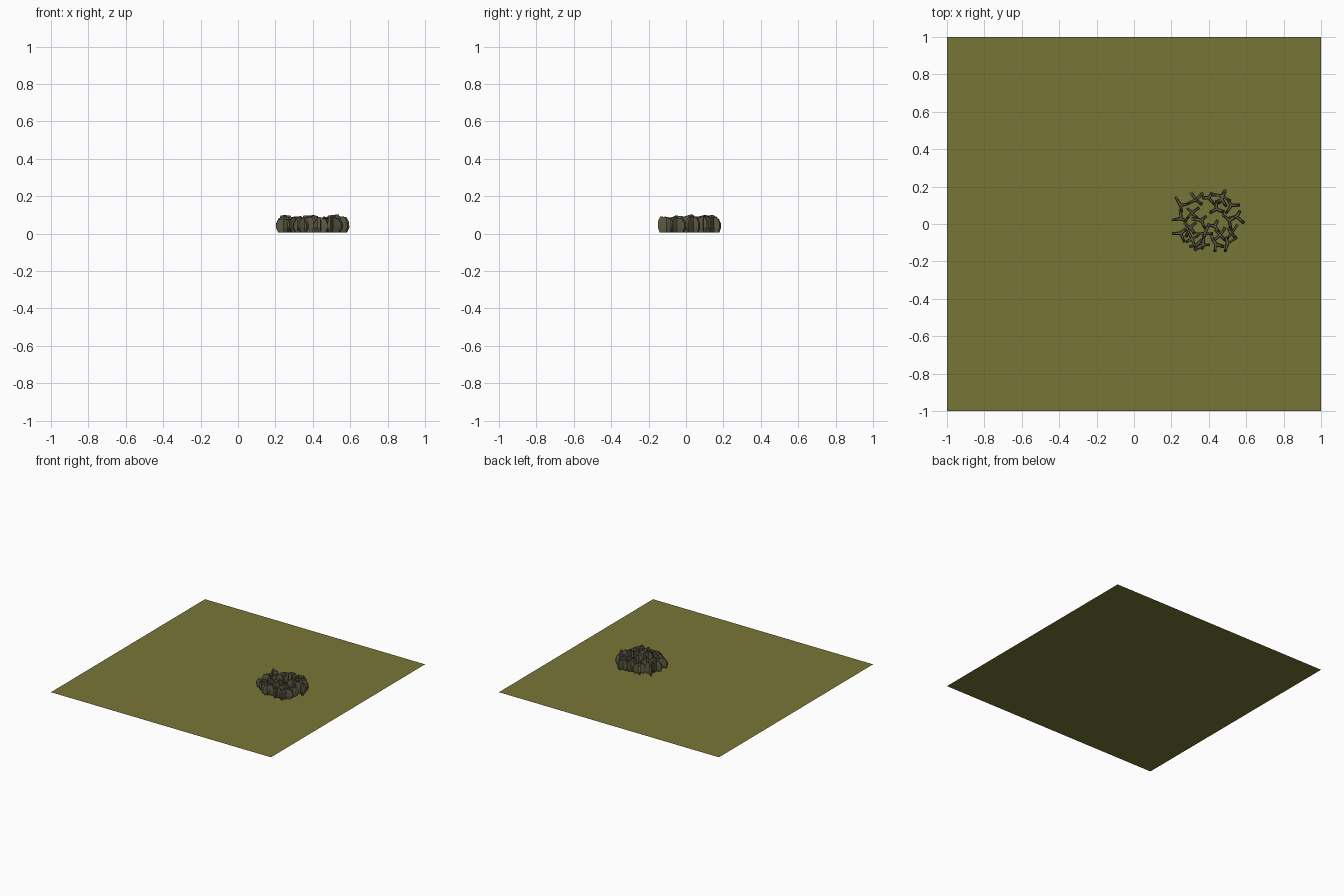
import bpy, bmesh, math, random

if "Cube" in bpy.data.objects:
    bpy.data.objects.remove(bpy.data.objects["Cube"])
random.seed(7)

def material(name, col):
    m = bpy.data.materials.new(name)
    m.diffuse_color = (*col, 1)
    m.use_nodes = True
    m.node_tree.nodes["Principled BSDF"].inputs["Base Color"].default_value = m.diffuse_color
    return m

def finish(bm, name, mat):
    bmesh.ops.recalc_face_normals(bm, faces=bm.faces)
    me = bpy.data.meshes.new(name)
    bm.to_mesh(me)
    bm.free()
    me.materials.append(mat)
    ob = bpy.data.objects.new(name, me)
    bpy.context.collection.objects.link(ob)
    return ob

olive = material("olive_ground", (0.185, 0.18, 0.037))
grey = material("grey_brown_tuft", (0.105, 0.098, 0.055))

# flat square ground
bm = bmesh.new()
bmesh.ops.create_grid(bm, x_segments=1, y_segments=1, size=1)
finish(bm, "ground_plane", olive)

def tuft(bm, x, y, arms, height):
    """Star-shaped upright shard with thin arms, tapering at foot and top."""
    start = random.uniform(0, math.tau)
    outline, tips = [], []
    for i in range(arms):
        a = start + (i + random.uniform(-.18, .18)) * math.tau / arms
        r = random.uniform(.034, .058)
        w = random.uniform(.006, .010)
        # each arm: notch, two tip corners
        b = a - math.pi / arms
        outline.append((.011 * math.cos(b), .011 * math.sin(b)))
        for s in (-1, 1):
            outline.append((r * math.cos(a) - s * w * math.sin(a) * -1 * -1,
                            r * math.sin(a) + s * w * math.cos(a)))
        lift = random.uniform(-.012, .004)
        tips += [0, lift, lift]
    rings = []
    for z, s in ((.007, .72), (.032, 1), (height * .72, .95), (height, .66)):
        ring = []
        for (px, py), l in zip(outline, tips):
            vx = min(max(x + px * s, .2), .595)
            vy = min(max(y + py * s, -.15), .187)
            ring.append(bm.verts.new((vx, vy, z + (l if z > .05 else 0))))
        rings.append(ring)
    n = len(outline)
    for lo, hi in zip(rings, rings[1:]):
        for i in range(n):
            bm.faces.new((lo[i], lo[(i + 1) % n], hi[(i + 1) % n], hi[i]))
    # caps fanned from a hub so the arms stay concave
    for ring, z in ((rings[0], .007), (rings[-1], height)):
        hub = bm.verts.new((x, y, z))
        for i in range(n):
            bm.faces.new((hub, ring[i], ring[(i + 1) % n]))

# tufts spread over an irregular ring with an open middle
bm = bmesh.new()
spots = [(.25, .10), (.25, .03), (.31, .06), (.33, .13), (.40, .14), (.47, .13),
         (.52, .10), (.55, .04), (.51, .02), (.52, -.05), (.46, -.06), (.50, -.10),
         (.44, -.11), (.37, -.11), (.38, -.05), (.31, -.08), (.25, -.05), (.30, -.02),
         (.36, .02), (.44, .08), (.47, .15), (.34, -.11), (.43, -.01)]
for x, y in spots:
    tuft(bm, x, y, random.choice((3, 3, 4)), random.uniform(.076, .1))
finish(bm, "branching_tuft", grey)
